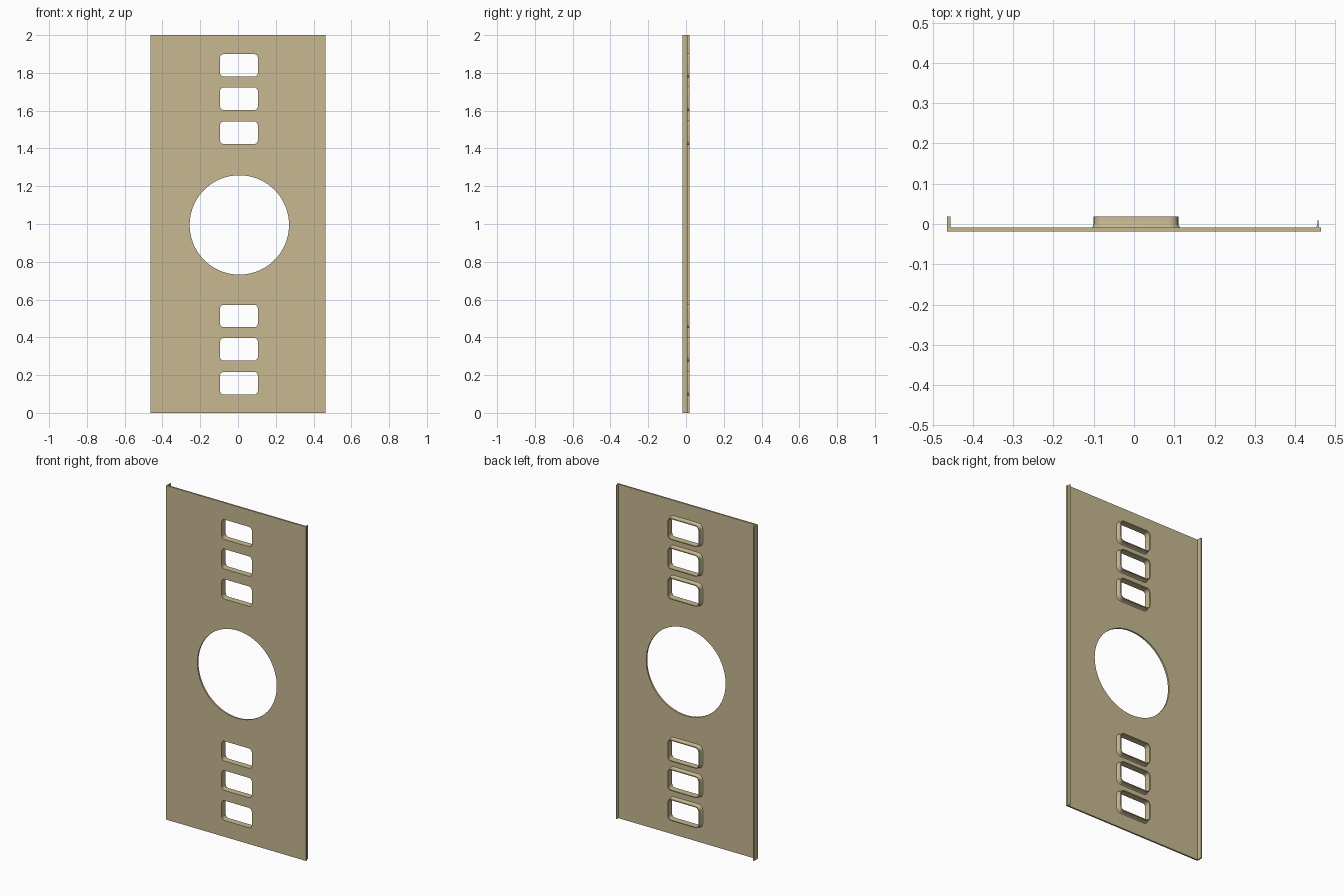
import bpy, bmesh, math

if "Cube" in bpy.data.objects:
    bpy.data.objects.remove(bpy.data.objects["Cube"])

BACK, FRONT, RIM = -0.009, -0.019, 0.019
HALF_W, HEIGHT = 0.464, 2.0
SLOT_X, SLOT_W, SLOT_H, SLOT_R = 0.005, 0.20, 0.119, 0.02
SLOT_Z = (0.157, 0.337, 0.513, 1.483, 1.663, 1.84)

tan = bpy.data.materials.new("tan metal")
tan.diffuse_color = (0.578, 0.485, 0.283, 1)
tan.use_nodes = True
tan.node_tree.nodes["Principled BSDF"].inputs["Base Color"].default_value = tan.diffuse_color


def finish(bm, name):
    bmesh.ops.recalc_face_normals(bm, faces=bm.faces)
    mesh = bpy.data.meshes.new(name)
    bm.to_mesh(mesh)
    bm.free()
    mesh.materials.append(tan)
    obj = bpy.data.objects.new(name, mesh)
    bpy.context.collection.objects.link(obj)
    bpy.ops.object.select_all(action='DESELECT')
    obj.select_set(True)
    bpy.context.view_layer.objects.active = obj
    bpy.ops.object.shade_smooth_by_angle(angle=math.radians(35))
    return obj


def slot_outline(z, grow=0.0, steps=6):
    """Rounded rectangle, grown outward by an offset."""
    r = SLOT_R + grow
    a, b = SLOT_W / 2 - SLOT_R, SLOT_H / 2 - SLOT_R
    pts = []
    for q, (sx, sz) in enumerate(((1, 1), (-1, 1), (-1, -1), (1, -1))):
        for i in range(steps + 1):
            t = math.pi / 2 * (q + i / steps)
            pts.append((SLOT_X + sx * a + r * math.cos(t),
                        z + sz * b + r * math.sin(t)))
    return pts


def add_loop(bm, pts, y):
    verts = [bm.verts.new((x, y, z)) for x, z in pts]
    edges = [bm.edges.new((verts[i - 1], verts[i])) for i in range(len(verts))]
    return verts, edges


# Flat panel with the round opening and six slots
circle = [(0.007 + 0.263 * math.cos(math.tau * i / 72),
           0.995 + 0.263 * math.sin(math.tau * i / 72)) for i in range(72)]
rect = [(-HALF_W, 0), (HALF_W, 0), (HALF_W, HEIGHT), (-HALF_W, HEIGHT)]
bm = bmesh.new()
edges = []
for outline in [rect, circle] + [slot_outline(z) for z in SLOT_Z]:
    edges += add_loop(bm, outline, FRONT)[1]
bmesh.ops.triangle_fill(bm, edges=edges, use_beauty=True, normal=(0, -1, 0))
new = bmesh.ops.extrude_face_region(bm, geom=bm.faces[:])["geom"]
bmesh.ops.translate(bm, vec=(0, BACK - FRONT, 0),
                    verts=[v for v in new if isinstance(v, bmesh.types.BMVert)])
# Extruding keeps the front cap only if it is still present
if not any(f.calc_center_median().y < FRONT + 1e-5 for f in bm.faces):
    caps = [f for f in bm.faces if f.calc_center_median().y > BACK - 1e-5]
    dup = bmesh.ops.duplicate(bm, geom=caps)["geom"]
    bmesh.ops.translate(bm, vec=(0, FRONT - BACK, 0),
                        verts=[v for v in dup if isinstance(v, bmesh.types.BMVert)])
    bmesh.ops.remove_doubles(bm, verts=bm.verts, dist=1e-5)
finish(bm, "panel")

# Raised collar with a flared foot around each slot: (offset, y)
profile = [(0.0, BACK), (0.010, BACK), (0.007, -0.006), (0.005, -0.001),
           (0.005, RIM), (0.0, RIM)]
for n, z in enumerate(SLOT_Z, 1):
    bm = bmesh.new()
    rings = [add_loop(bm, slot_outline(z, g), y)[0] for g, y in profile]
    for k in range(len(rings)):
        a, b = rings[k - 1], rings[k]
        for i in range(len(a)):
            bm.faces.new((a[i - 1], a[i], b[i], b[i - 1]))
    finish(bm, f"slot_collar_{n}")


def strip(name, section):
    """Full-height strip with an (x, y) cross-section."""
    bm = bmesh.new()
    base = bm.faces.new([bm.verts.new((x, y, 0)) for x, y in section])
    geom = bmesh.ops.extrude_face_region(bm, geom=[base])["geom"]
    bmesh.ops.translate(bm, vec=(0, 0, HEIGHT),
                        verts=[v for v in geom if isinstance(v, bmesh.types.BMVert)])
    if not any(abs(f.calc_center_median().z) < 1e-6 for f in bm.faces):
        bmesh.ops.holes_fill(bm, edges=bm.edges, sides=0)
    finish(bm, name)


# Folded flange on one long edge and a thin lip on the other
strip("left_flange", [(-HALF_W, BACK), (-HALF_W + 0.008, BACK),
                      (-HALF_W + 0.008, RIM), (-HALF_W, RIM)])
strip("right_lip", [(0.452, BACK), (0.460, BACK), (0.458, -0.003),
                    (0.459, 0.009), (0.456, 0.009), (0.455, -0.003)])
